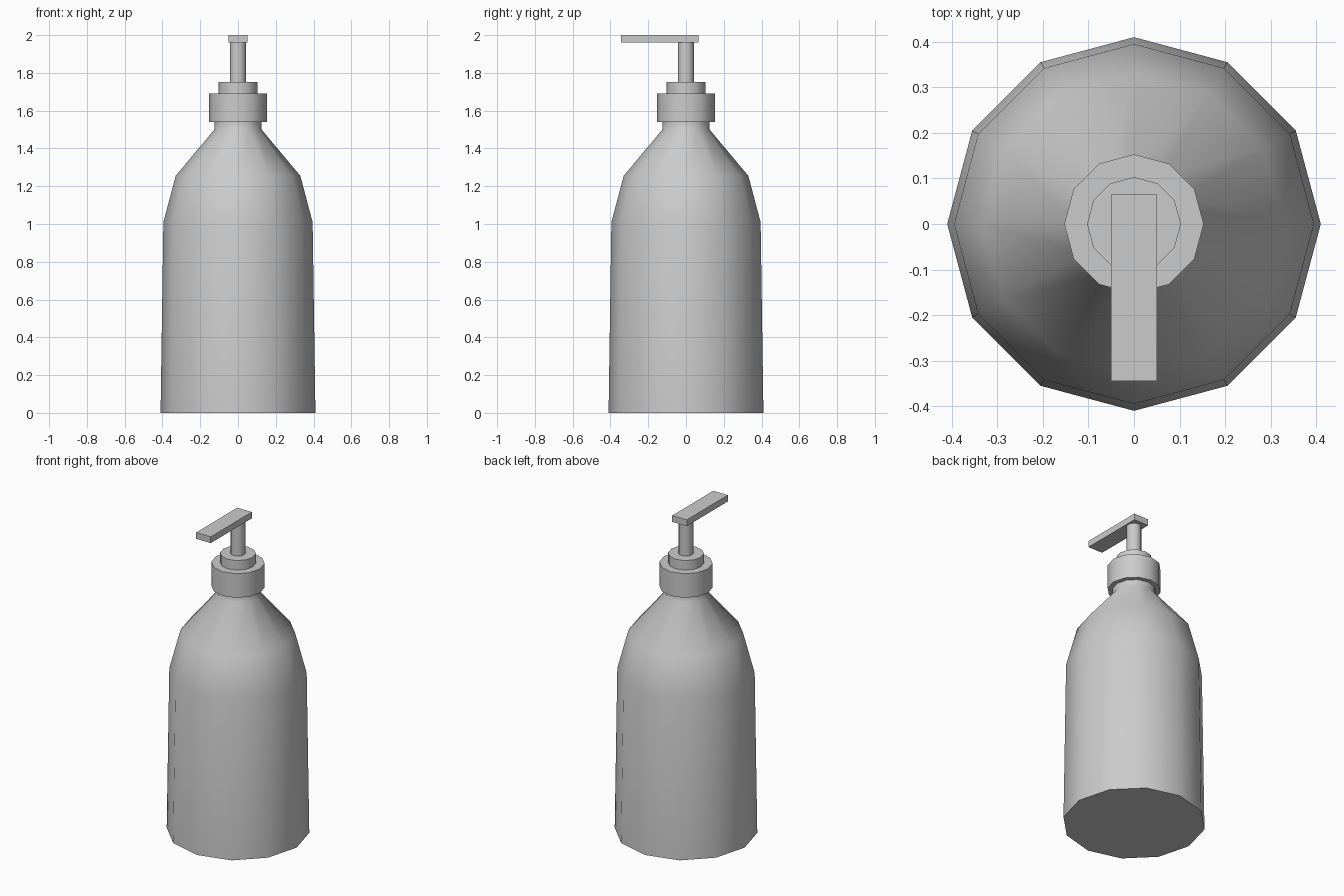
import bpy, bmesh, math

if "Cube" in bpy.data.objects:
    bpy.data.objects.remove(bpy.data.objects["Cube"])

SIDES = 12

def smooth(obj):
    bpy.ops.object.select_all(action='DESELECT')
    obj.select_set(True)
    bpy.context.view_layer.objects.active = obj
    bpy.ops.object.shade_smooth_by_angle(angle=math.radians(40))

def finish(name, bm):
    bmesh.ops.recalc_face_normals(bm, faces=bm.faces)
    mesh = bpy.data.meshes.new(name)
    bm.to_mesh(mesh)
    bm.free()
    obj = bpy.data.objects.new(name, mesh)
    bpy.context.collection.objects.link(obj)
    return obj

def lathe(name, profile):
    """Closed 12-sided turned part from (radius, z) points."""
    bm = bmesh.new()
    rings = []
    for r, z in profile:
        rings.append([bm.verts.new((r * math.cos(2 * math.pi * i / SIDES),
                                    r * math.sin(2 * math.pi * i / SIDES), z))
                      for i in range(SIDES)])
    for a, b in zip(rings, rings[1:]):
        for i in range(SIDES):
            j = (i + 1) % SIDES
            bm.faces.new((a[i], a[j], b[j], b[i]))
    bm.faces.new(rings[0])
    bm.faces.new(rings[-1])
    obj = finish(name, bm)
    smooth(obj)
    return obj

# Bottle: tapered body, rounded shoulder and neck
lathe("bottle", [(0.41, 0), (0.395, 1.01), (0.33, 1.255), (0.125, 1.5), (0.125, 1.54)])

# Pump collar with its raised step
lathe("collar", [(0.153, 1.54), (0.153, 1.692), (0.103, 1.692), (0.103, 1.752)])

# Pump stem
lathe("pump_stem", [(0.043, 1.752), (0.043, 1.96)])

# Flat nozzle reaching to the front
bm = bmesh.new()
bmesh.ops.create_cube(bm, size=1)
bmesh.ops.scale(bm, vec=(0.102, 0.41, 0.04), verts=bm.verts)
bmesh.ops.translate(bm, vec=(0, -0.14, 1.98), verts=bm.verts)
finish("nozzle", bm)
